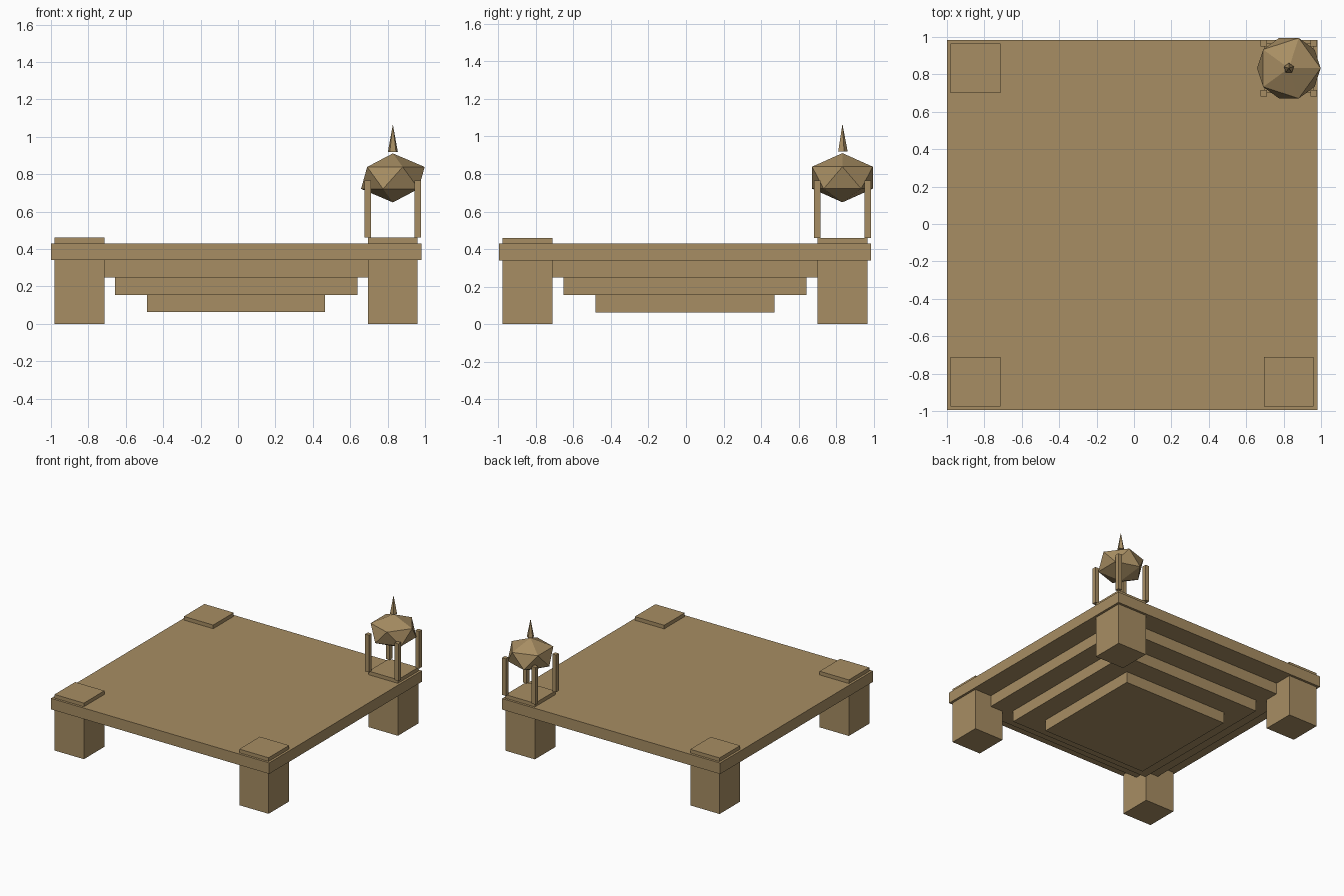
import bpy
from mathutils import Vector

cube = bpy.data.objects.get("Cube")
if cube:
    bpy.data.objects.remove(cube, do_unlink=True)

# One sandy stone colour for everything
STONE = (0.39, 0.27, 0.125, 1.0)
stone = bpy.data.materials.new("sandstone")
stone.use_nodes = True
stone.diffuse_color = STONE
stone.node_tree.nodes["Principled BSDF"].inputs["Base Color"].default_value = STONE

CENTRE = Vector((-0.01, -0.005))   # middle of the platform
CORNER = 0.838                     # corner block offset from the middle
POST = 0.134                       # post offset from the turret axis


def finish(name):
    obj = bpy.context.object
    obj.name = obj.data.name = name
    obj.data.materials.append(stone)
    return obj


def block(name, x, y, half, bottom, top):
    """Square block with a given half width, from bottom to top."""
    bpy.ops.mesh.primitive_cube_add(size=2, location=(x, y, (bottom + top) / 2))
    bpy.context.object.scale = (half, half, (top - bottom) / 2)
    return finish(name)


# Platform slab and the stepped tiers hanging beneath it
block("platform_slab", *CENTRE, 0.99, 0.34, 0.43)
for name, half, bottom, top in (
    ("upper_tier", 0.82, 0.248, 0.34),
    ("middle_tier", 0.648, 0.155, 0.248),
    ("lower_tier", 0.476, 0.063, 0.155),
):
    block(name, *CENTRE, half, bottom, top)

# Corner legs, rising slightly through the slab
sides = ((-1, "right"), (1, "left"))
ends = ((-1, "front"), (1, "back"))
for sx, side in sides:
    for sy, end in ends:
        block(f"{end}_{side}_leg", CENTRE.x + sx * CORNER,
              CENTRE.y + sy * CORNER, 0.133, 0, 0.46)

# Turret on the back left corner: four posts
turret = CENTRE + Vector((CORNER, CORNER))
for sx, side in sides:
    for sy, end in ends:
        block(f"turret_{end}_{side}_post", turret.x + sx * POST,
              turret.y + sy * POST, 0.0175, 0.46, 0.765)

# Faceted dome resting between the posts
bpy.ops.mesh.primitive_ico_sphere_add(subdivisions=1, radius=1,
                                      location=(turret.x, turret.y, 0.78))
bpy.context.object.scale = (0.19, 0.19, 0.131)
finish("turret_dome")

# Spike floating just above the dome
bpy.ops.mesh.primitive_cone_add(vertices=5, radius1=0.028, radius2=0, depth=0.147,
                                location=(turret.x, turret.y, 0.9925))
finish("turret_spike")
